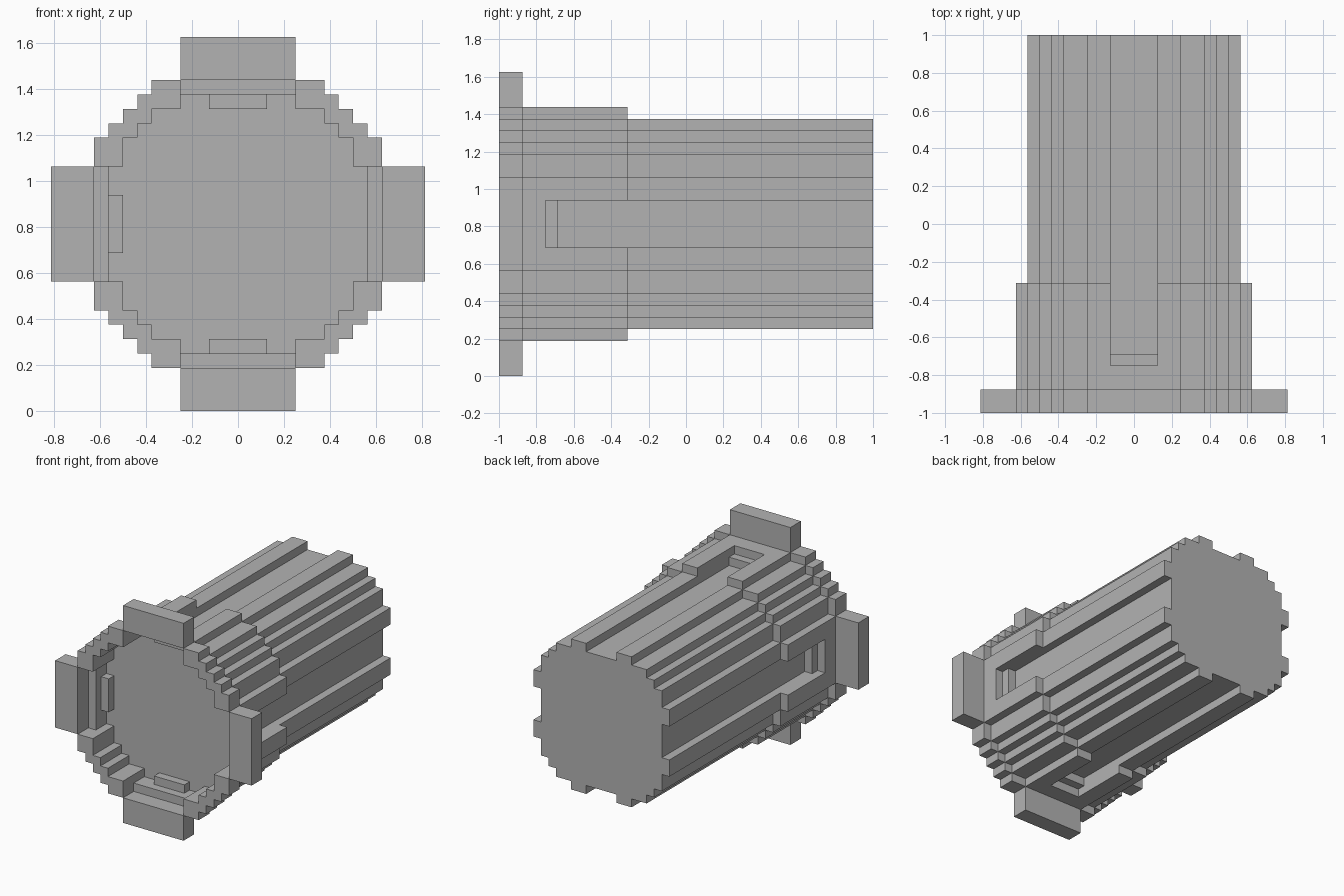
import bpy
import bmesh
from mathutils import Vector

U = 1 / 16            # one block
AXIS = 13 * U         # height of the barrel axis

default = bpy.data.objects.get("Cube")
if default:
    bpy.data.objects.remove(default, do_unlink=True)

GREY = (0.45, 0.45, 0.45, 1)
grey = bpy.data.materials.new("plain grey")
grey.use_nodes = True
grey.diffuse_color = GREY
grey.node_tree.nodes["Principled BSDF"].inputs["Base Color"].default_value = GREY


def finish(name, bm):
    mesh = bpy.data.meshes.new(name)
    bm.to_mesh(mesh)
    bm.free()
    mesh.materials.append(grey)
    obj = bpy.data.objects.new(name, mesh)
    obj.location.z = AXIS
    bpy.context.collection.objects.link(obj)
    return obj


def stairs(steps, start):
    """Staircase outline of one quarter from (width, height) steps."""
    pts = [(start, steps[0][1])]
    for (w, h), (_, nxt) in zip(steps, steps[1:] + [(0, start)]):
        pts += [(w, h), (w, nxt)]
    return pts


def quarter_prism(name, outline, d0, d1):
    """Extrude a quarter outline along the barrel and mirror it twice."""
    bm = bmesh.new()
    face = bm.faces.new([bm.verts.new((x * U, d0 * U - 1, z * U)) for x, z in outline])
    ext = bmesh.ops.extrude_face_region(bm, geom=[face], use_keep_orig=True)
    moved = [v for v in ext["geom"] if isinstance(v, bmesh.types.BMVert)]
    bmesh.ops.translate(bm, verts=moved, vec=(0, (d1 - d0) * U, 0))
    bmesh.ops.recalc_face_normals(bm, faces=bm.faces[:])
    # open the seams so the mirrored halves join
    seam = [f for f in bm.faces
            if any(all(abs(v.co[a]) < 1e-5 for v in f.verts) for a in (0, 2))]
    bmesh.ops.delete(bm, geom=seam, context="FACES")
    obj = finish(name, bm)
    mirror = obj.modifiers.new("mirror", "MIRROR")
    mirror.use_axis = (True, False, True)
    return obj


def box(name, lo, hi):
    bm = bmesh.new()
    bmesh.ops.create_cube(bm, size=1)
    lo, hi = Vector(lo), Vector(hi)
    for v in bm.verts:
        v.co = [(a + (b - a) * (c + 0.5)) * U for a, b, c in zip(lo, hi, v.co)]
        v.co.y -= 1
    return finish(name, bm)


BARREL = [(4, 9), (6, 8), (7, 7), (8, 6), (9, 4)]
COLLAR = [(4, 10), (6, 9), (7, 8), (8, 7), (9, 6), (10, 4)]
RIM = [(6, 10), (7, 9), (8, 8), (9, 7), (10, 6)]

# Barrel: a plain front slab, then the length with four grooves
quarter_prism("barrel_front", [(0, 0)] + stairs(BARREL, 0), 4, 5)
grooved = [(0, 0), (0, 8), (2, 8)] + stairs(BARREL, 2) + [(8, 2), (8, 0)]
quarter_prism("barrel", grooved, 5, 32)

# Collar: a closed ring, then four sections with notches between them
for name, start, d0, d1 in (("collar_ring", 0, 2, 4), ("collar_sections", 2, 4, 11)):
    outline = stairs(COLLAR, start) + stairs(BARREL, start)[::-1]
    quarter_prism(name, outline, d0, d1)

# Stepped brackets at the four corners of the mouth
inner = stairs(BARREL, 4)[1:-1]
quarter_prism("corner_brackets", stairs(RIM, 4) + inner[::-1], 0, 2)

# Four flat lugs around the mouth
for s, side, level in ((1, "left", "top"), (-1, "right", "bottom")):
    a, b = sorted((10 * s, 13 * s))
    box(side + "_lug", (a, 0, -4), (b, 2, 4))
    box(level + "_lug", (-4, 0, a), (4, 2, b))

# Small keys inside the mouth
box("right_key", (-9, 3, -2), (-8, 4, 2))
box("top_key", (-2, 3, 8), (2, 4, 9))
box("bottom_key", (-2, 3, -9), (2, 4, -8))
